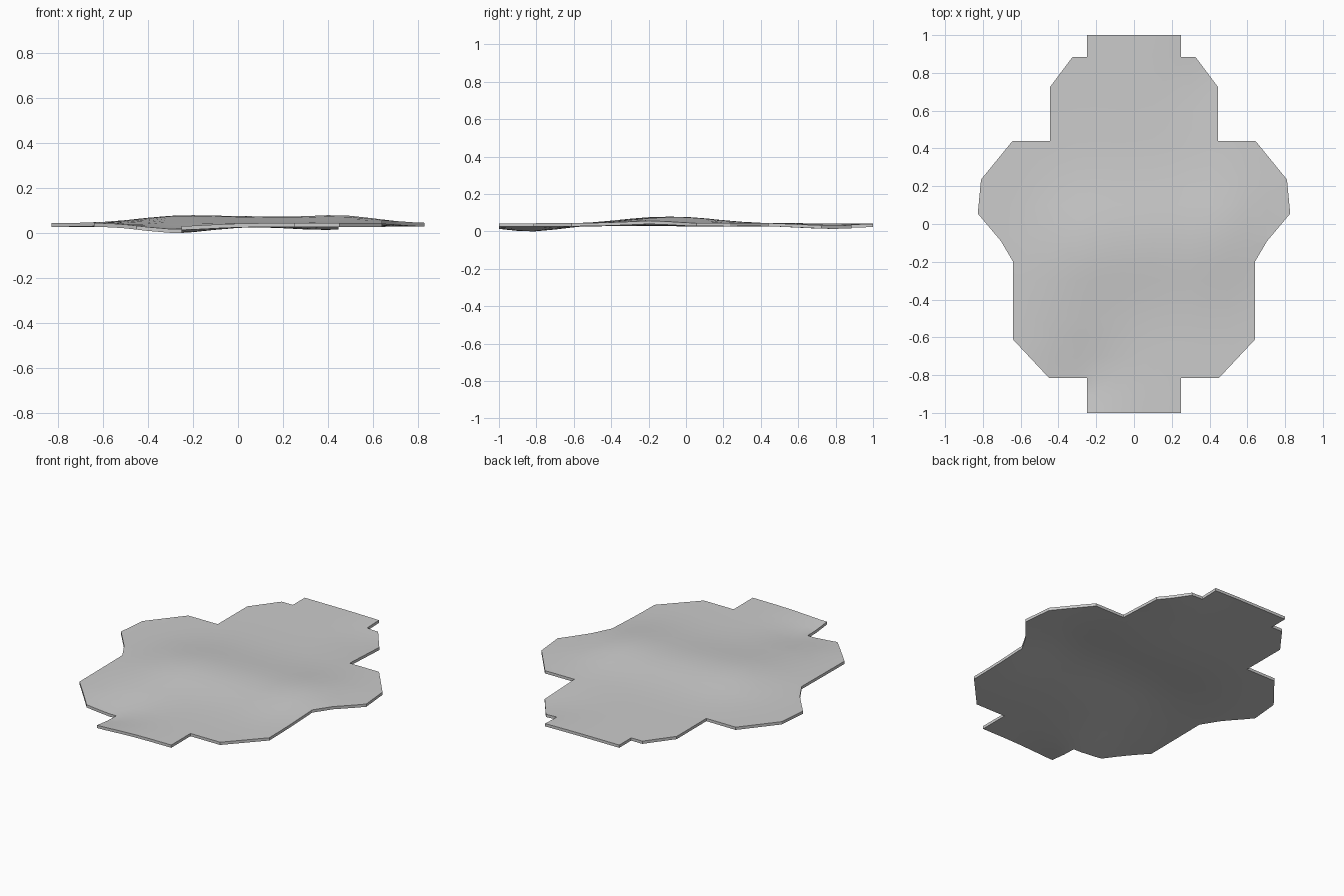
import bpy, bmesh, math
from mathutils import Vector

if "Cube" in bpy.data.objects:
    bpy.data.objects.remove(bpy.data.objects["Cube"])

THICK = 0.017

# Right half of the outline, front to back; mirrored for the left half
half = [(0.25, -1), (0.25, -0.815), (0.45, -0.815), (0.64, -0.612), (0.64, -0.2),
        (0.705, -0.09), (0.827, 0.055), (0.81, 0.235), (0.643, 0.44), (0.445, 0.44),
        (0.445, 0.725), (0.325, 0.885), (0.25, 0.885), (0.25, 1)]
outline = half + [(-x, y) for x, y in reversed(half)]

# Gentle swells and dips: x, y, height, radius x, radius y
swells = [(-0.25, -0.12, 0.033, 0.26, 0.30), (0.45, -0.06, 0.034, 0.22, 0.30),
          (0.1, -0.08, 0.022, 0.22, 0.28),
          (-0.27, -0.83, -0.027, 0.20, 0.20), (0.38, 0.78, -0.013, 0.20, 0.22)]


def height(x, y):
    z = 0.028
    for cx, cy, h, rx, ry in swells:
        z += h * math.exp(-((x - cx) / rx) ** 2 - ((y - cy) / ry) ** 2)
    return z


# Flat plate cut into a grid, then shaped by the swells
bm = bmesh.new()
bm.faces.new([bm.verts.new((x, y, 0)) for x, y in outline])
for axis, cuts in ((0, [i * 0.1 for i in range(-8, 9)]), (1, [i * 0.1 for i in range(-9, 10)])):
    for c in cuts:
        co, no = Vector((0, 0, 0)), Vector((0, 0, 0))
        co[axis], no[axis] = c, 1
        bmesh.ops.bisect_plane(bm, geom=bm.verts[:] + bm.edges[:] + bm.faces[:],
                               plane_co=co, plane_no=no, dist=1e-5)
bmesh.ops.triangulate(bm, faces=bm.faces[:])
for v in bm.verts:
    v.co.z = height(v.co.x, v.co.y)
low = min(v.co.z for v in bm.verts)
for v in bm.verts:
    v.co.z -= low

# Thickness with vertical rim
res = bmesh.ops.extrude_face_region(bm, geom=bm.faces[:], use_keep_orig=True)
for v in res["geom"]:
    if isinstance(v, bmesh.types.BMVert):
        v.co.z += THICK
bmesh.ops.recalc_face_normals(bm, faces=bm.faces[:])

mesh = bpy.data.meshes.new("ground_slab")
bm.to_mesh(mesh)
bm.free()
slab = bpy.data.objects.new("ground_slab", mesh)
bpy.context.collection.objects.link(slab)
bpy.context.view_layer.objects.active = slab
slab.select_set(True)
bpy.ops.object.shade_smooth_by_angle(angle=math.radians(30))
